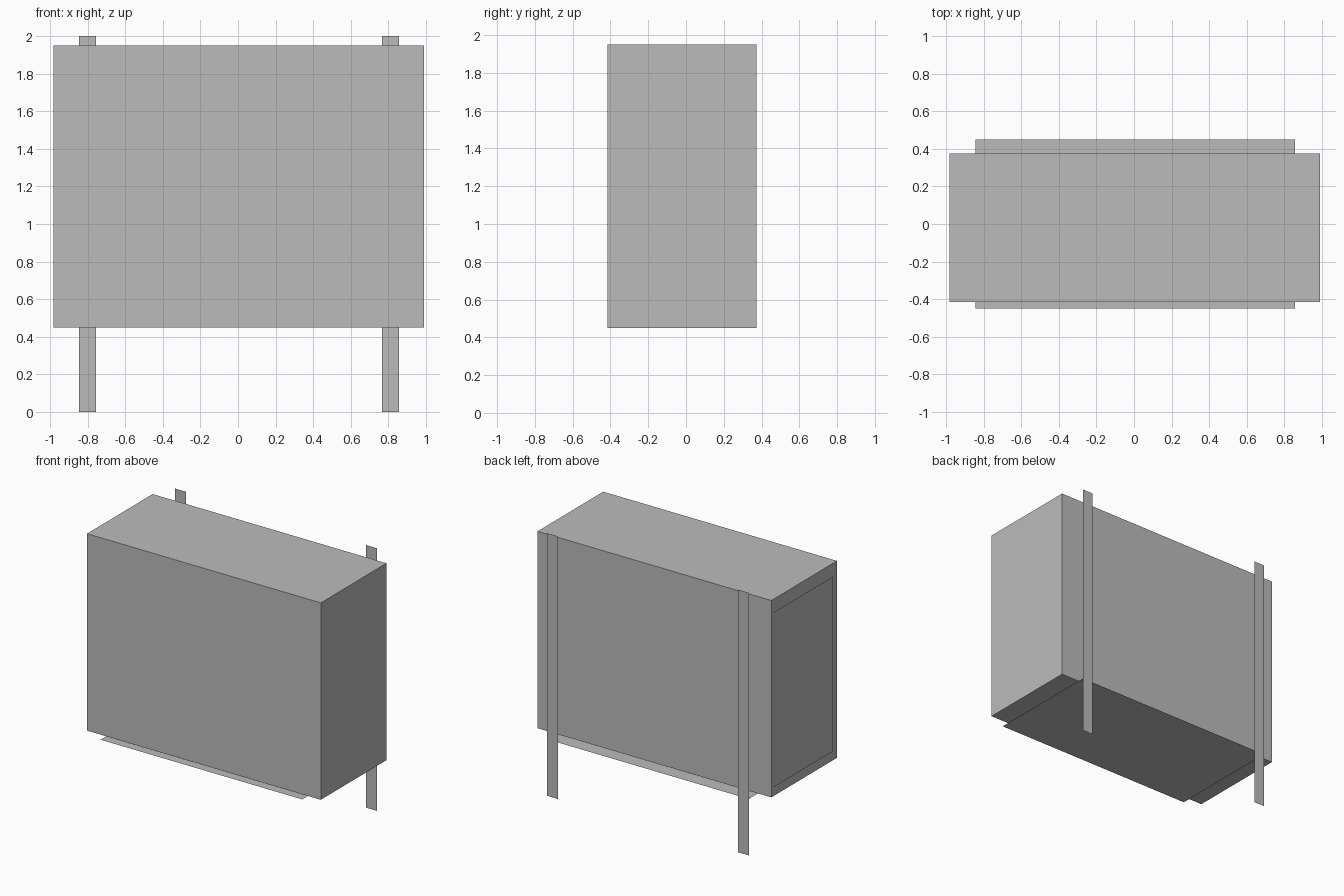
import bpy
import bmesh
from mathutils import Vector

cube = bpy.data.objects.get("Cube")
if cube:
    bpy.data.objects.remove(cube, do_unlink=True)

# Single plain grey
grey = bpy.data.materials.new("plain_grey")
grey.use_nodes = True
colour = (0.5, 0.5, 0.5, 1)
grey.diffuse_color = colour
grey.node_tree.nodes["Principled BSDF"].inputs["Base Color"].default_value = colour


def add_object(name, bm):
    mesh = bpy.data.meshes.new(name)
    bm.to_mesh(mesh)
    bm.free()
    mesh.materials.append(grey)
    obj = bpy.data.objects.new(name, mesh)
    bpy.context.collection.objects.link(obj)
    return obj


def box(name, low, high):
    low, high = Vector(low), Vector(high)
    bm = bmesh.new()
    bmesh.ops.create_cube(bm, size=1)
    bmesh.ops.scale(bm, vec=high - low, verts=bm.verts)
    bmesh.ops.translate(bm, vec=(low + high) / 2, verts=bm.verts)
    return add_object(name, bm)


def sheet(name, corner, side_a, side_b):
    """Flat rectangle facing along side_a x side_b."""
    c, a, b = Vector(corner), Vector(side_a), Vector(side_b)
    bm = bmesh.new()
    bm.faces.new([bm.verts.new(p) for p in (c, c + a, c + a + b, c + b)])
    return add_object(name, bm)


# Main cabinet
box("cabinet_body", (-0.981, -0.416, 0.45), (0.989, 0.374, 1.95))

# Two flat posts standing behind the cabinet
for name, x in (("right_post", -0.845), ("left_post", 0.765)):
    sheet(name, (x, 0.449, 0), (0, 0, 2), (0.091, 0, 0))

# Thin tray under the cabinet, reaching back to the posts
sheet("base_tray", (-0.844, -0.449, 0.43), (0, 0.898, 0), (1.7, 0, 0))

# Access panel on the right side
sheet("side_panel", (-0.989, -0.358, 0.525), (0, 0, 1.33), (0, 0.718, 0))

# Small label plate on the front
sheet("front_plate", (0.575, -0.422, 1.535), (0.176, 0, 0), (0, 0, 0.118))
